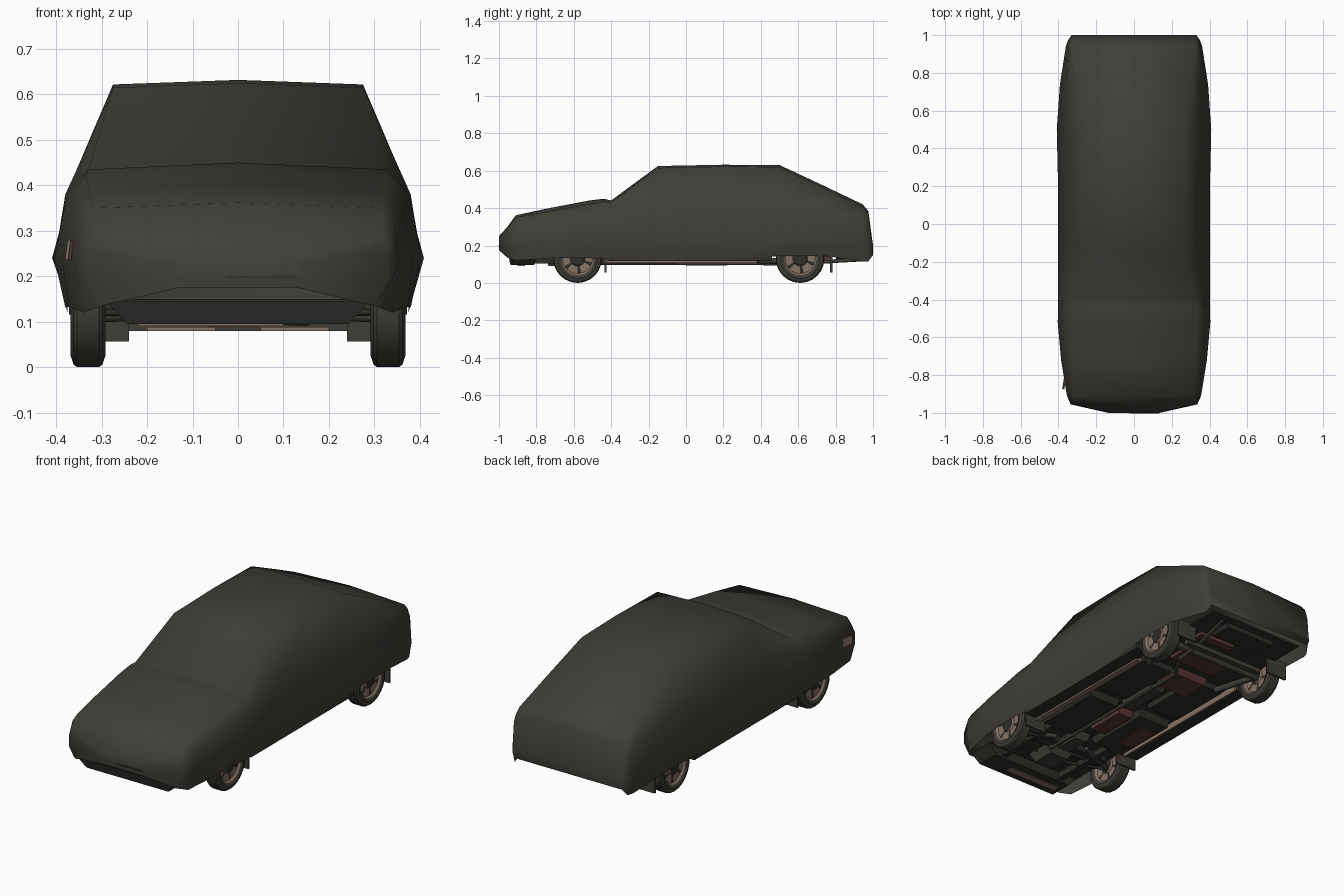
import bpy, bmesh, math
from mathutils import Vector

if "Cube" in bpy.data.objects:
    bpy.data.objects.remove(bpy.data.objects["Cube"])


def material(name, r, g, b):
    m = bpy.data.materials.new(name)
    m.diffuse_color = (r, g, b, 1)
    m.use_nodes = True
    m.node_tree.nodes["Principled BSDF"].inputs["Base Color"].default_value = m.diffuse_color
    return m


COVER = material("dark_olive_cover", 0.050, 0.048, 0.039)
RUBBER = material("tyre_grey", 0.050, 0.048, 0.039)
BLACK = material("underbody_black", 0.026, 0.026, 0.022)
METAL = material("dull_brown_metal", 0.24, 0.17, 0.125)
RED = material("dark_red_trim", 0.100, 0.038, 0.033)


def finish(name, bm, mats, smooth=None):
    bmesh.ops.recalc_face_normals(bm, faces=bm.faces)
    me = bpy.data.meshes.new(name)
    bm.to_mesh(me)
    bm.free()
    ob = bpy.data.objects.new(name, me)
    bpy.context.collection.objects.link(ob)
    for m in mats:
        me.materials.append(m)
    if smooth:
        bpy.ops.object.select_all(action='DESELECT')
        ob.select_set(True)
        bpy.context.view_layer.objects.active = ob
        bpy.ops.object.shade_smooth_by_angle(angle=math.radians(smooth))
    return ob


def box(name, x, y, z, mat, taper=1.0):
    """Box from three ranges; taper narrows the lower face."""
    bm = bmesh.new()
    bmesh.ops.create_cube(bm, size=1)
    for v in bm.verts:
        k = taper if v.co.z < 0 else 1
        v.co = [sum(r) / 2 + c * (r[1] - r[0]) * f
                for r, c, f in zip((x, y, z), v.co, (k, k, 1))]
    return finish(name, bm, [mat])


def pair(name, x, y, z, mat, taper=1.0):
    for side, s in (("left", -1), ("right", 1)):
        box(f"{side}_{name}", sorted((s * x[0], s * x[1])), y, z, mat, taper)


def rod(name, a, b, r, mat, sides=10):
    a, b = Vector(a), Vector(b)
    bm = bmesh.new()
    bmesh.ops.create_cone(bm, cap_ends=True, segments=sides, radius1=r, radius2=r,
                          depth=(b - a).length)
    rot = (b - a).to_track_quat('Z', 'Y')
    for v in bm.verts:
        v.co = rot @ v.co + (a + b) / 2
    return finish(name, bm, [mat], 40)


# Fabric-like body shell: y, then (half width, height) of hem, flank, shoulder, top edge; crown height
SECTIONS = [
    (-1.000, .13, .175, .135, .195, .135, .225, .13, .245, .250),
    (-0.955, .30, .135, .335, .190, .335, .255, .315, .290, .300),
    (-0.910, .34, .120, .355, .220, .345, .310, .320, .350, .362),
    (-0.720, .372, .132, .386, .230, .365, .345, .328, .386, .402),
    (-0.520, .380, .132, .404, .240, .378, .370, .335, .420, .440),
    (-0.440, .375, .130, .402, .240, .380, .375, .330, .435, .450),
    (-0.400, .375, .125, .402, .240, .380, .380, .330, .432, .441),
    (-0.150, .375, .118, .402, .245, .357, .430, .275, .615, .625),
    (0.200, .375, .120, .402, .245, .357, .430, .275, .622, .632),
    (0.500, .375, .145, .409, .240, .360, .420, .270, .620, .630),
    (0.740, .372, .145, .392, .240, .358, .390, .300, .505, .518),
    (0.945, .345, .115, .360, .220, .348, .360, .325, .405, .420),
    (0.975, .335, .115, .348, .200, .340, .330, .325, .372, .384),
    (1.000, .32, .150, .330, .175, .330, .185, .325, .195, .198),
]
bm = bmesh.new()
rings = []
for y, *p in SECTIONS:
    half = [(p[i], p[i + 1]) for i in range(0, 8, 2)]
    pts = half + [(0, p[8])] + [(-a, b) for a, b in reversed(half)]
    rings.append([bm.verts.new((a, y, b)) for a, b in pts])
for r0, r1 in zip(rings, rings[1:]):
    for i in range(8):
        bm.faces.new((r0[i], r0[i + 1], r1[i + 1], r1[i]))
for r in (rings[0], rings[-1]):
    bm.faces.new(r)
body = finish("body_cover", bm, [COVER], 100)
# the open shell must face outward
me = body.data
if max(me.polygons, key=lambda f: f.center.z).normal.z < 0:
    me.flip_normals()

# Slits in the nose and the small uncovered lamp
box("nose_slit_long", (-.02, .132), (-1.003, -.998), (.196, .200), BLACK)
lamp = box("left_side_lamp", (-.003, .003), (-.045, .045), (-.022, .022), METAL)
lamp.location = (-.3675, -.83, .258)
lamp.rotation_euler = (0, .13, -.155)


# Wheels: lathe around x, colour chosen per profile segment
PROFILE = [(.030, 0), (.030, .035), (.020, .040), (.022, .080), (.032, .088),
           (.038, .105), (.032, .124), (.024, .130)]


def wheel(name, x, y):
    n, s = 24, (1 if x > 0 else -1)
    prof = PROFILE + [(-a, r) for a, r in reversed(PROFILE)]
    bm = bmesh.new()
    loops = []
    for a, r in prof:
        if r == 0:
            loops.append([bm.verts.new((x + s * a, y, .13))] * n)
        else:
            loops.append([bm.verts.new((x + s * a, y + r * math.sin(2 * math.pi * k / n),
                                        .13 - r * math.cos(2 * math.pi * k / n)))
                          for k in range(n)])
    for l0, l1 in zip(loops, loops[1:]):
        for k in range(n):
            j = (k + 1) % n
            vs = list(dict.fromkeys((l0[k], l0[j], l1[j], l1[k])))
            f = bm.faces.new(vs)
            rad = max(math.hypot(v.co.y - y, v.co.z - .13) for v in vs)
            low = min(math.hypot(v.co.y - y, v.co.z - .13) for v in vs)
            if rad > .1:
                f.material_index = 0
            elif rad < .036:
                f.material_index = 2
            else:  # dark vents between the spokes
                f.material_index = 2 if (.035 < low < .05 and k % 4 == 0) else 1
    finish(name, bm, [RUBBER, METAL, BLACK], 35)


for end, wy in (("front", -.58), ("rear", .61)):
    for side, s in (("left", -1), ("right", 1)):
        wheel(f"{end}_{side}_wheel", s * .330, wy)

# Floor pan, sills and tunnel
box("floor_pan", (-.285, .285), (-.93, .97), (.140, .150), BLACK)
pair("sill", (.290, .372), (-.42, .46), (.116, .150), BLACK)
box("right_sill_strip", (.270, .302), (-.44, .38), (.107, .150), METAL)
box("left_sill_strip", (-.296, -.286), (-.42, .46), (.108, .150), METAL)
pair("front_floor", (.07, .265), (-.42, -.03), (.100, .142), BLACK, .94)
pair("rear_floor", (.07, .265), (.02, .40), (.112, .142), BLACK, .94)

# Dark red panels on the floor and in the tunnel
box("tunnel_panel", (-.065, .030), (-.32, -.08), (.104, .142), RED, .9)
box("tunnel_rear", (-.035, .035), (-.08, .22), (.118, .142), RUBBER, .8)
box("left_floor_panel", (-.25, -.16), (-.32, -.12), (.096, .102), RED)
box("left_rear_floor_panel", (-.14, .06), (.24, .42), (.102, .142), RED, .85)
box("rear_seat_panel", (-.12, .16), (.48, .585), (.122, .141), RED)
box("boot_floor_panel", (-.02, .20), (.73, .775), (.120, .141), RED)

# Front undertray, subframe and engine
box("front_undertray", (-.29, .29), (-.95, -.80), (.095, .145), BLACK, .84)
box("undertray_strip", (-.22, .10), (-.90, -.86), (.091, .096), METAL)
box("engine_sump", (-.09, .07), (-.76, -.58), (.090, .145), RUBBER, .7)
box("gearbox", (-.05, .05), (-.58, -.40), (.100, .145), RUBBER, .75)
box("front_crossmember", (-.25, .25), (-.56, -.52), (.108, .145), BLACK)
pair("subframe_rail", (.17, .20), (-.82, -.42), (.105, .142), BLACK)

# Suspension arms and axles
for side, s in (("left", -1), ("right", 1)):
    rod(f"{side}_front_arm", (s * .10, -.50, .12), (s * .31, -.58, .11), .012, RUBBER)
    rod(f"{side}_steering_rod", (s * .08, -.68, .12), (s * .31, -.60, .12), .007, BLACK)
    rod(f"{side}_drive_shaft", (s * .05, -.60, .13), (s * .32, -.58, .13), .012, BLACK)
    rod(f"{side}_trailing_arm", (s * .22, .38, .12), (s * .28, .61, .115), .016, RUBBER)
rod("rear_axle", (-.31, .61, .125), (.31, .61, .125), .018, RUBBER)
box("rear_crossmember", (-.24, .24), (.69, .72), (.080, .105), RUBBER)
pair("rear_crossmember_edge", (.05, .20), (.686, .690), (.080, .088), METAL)
box("fuel_tank", (-.16, .16), (.80, .93), (.118, .142), BLACK, .9)

# Exhaust
PATH = [(.06, -.60, .11), (.06, -.36, .105), (.06, .40, .105), (.15, .54, .10), (.15, .68, .11),
        (.20, .94, .125)]
for i, (a, b) in enumerate(zip(PATH, PATH[1:])):
    rod(f"exhaust_pipe_{i + 1}", a, b, .010, RUBBER)
rod("silencer", (.06, .00, .112), (.06, .22, .112), .020, RUBBER, 12)

# Mud flaps behind the wheels
pair("front_mud_flap", (.24, .365), (-.435, -.425), (.057, .150), RUBBER)
pair("rear_mud_flap", (.24, .36), (.770, .782), (.057, .155), RUBBER)
